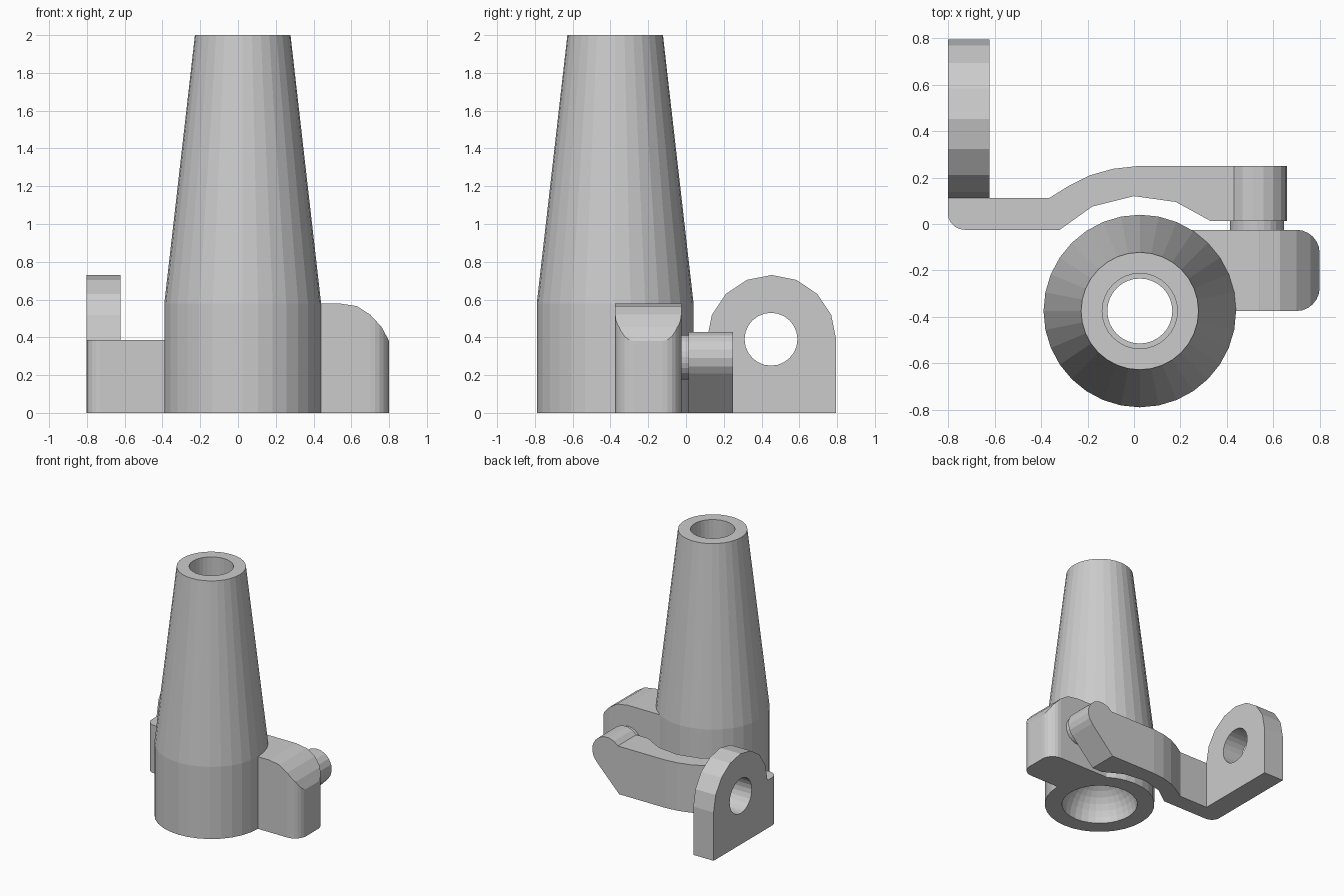
import bpy, bmesh
from math import cos, sin, radians, pi

if "Cube" in bpy.data.objects:
    bpy.data.objects.remove(bpy.data.objects["Cube"])


def arc(cx, cy, r, a0, a1, n):
    """Points along an arc, angles in degrees."""
    return [(cx + r * cos(radians(a0 + (a1 - a0) * i / n)),
             cy + r * sin(radians(a0 + (a1 - a0) * i / n))) for i in range(n + 1)]


def finish(name, bm):
    bmesh.ops.recalc_face_normals(bm, faces=bm.faces)
    me = bpy.data.meshes.new(name)
    bm.to_mesh(me)
    bm.free()
    ob = bpy.data.objects.new(name, me)
    bpy.context.collection.objects.link(ob)
    return ob


def prism(name, pts, axis, lo, hi):
    """Extrude a 2D outline along an axis from lo to hi."""
    place = {'x': lambda p, t: (t, p[0], p[1]),
             'y': lambda p, t: (p[0], t, p[1]),
             'z': lambda p, t: (p[0], p[1], t)}[axis]
    bm = bmesh.new()
    a = [bm.verts.new(place(p, lo)) for p in pts]
    b = [bm.verts.new(place(p, hi)) for p in pts]
    bm.faces.new(a)
    bm.faces.new(b)
    for i in range(len(pts)):
        j = (i + 1) % len(pts)
        bm.faces.new((a[i], a[j], b[j], b[i]))
    return finish(name, bm)


def lathe(name, profile, cx, cy, n):
    """Revolve a closed (radius, z) loop around a vertical axis."""
    bm = bmesh.new()
    rings = [[bm.verts.new((cx + r * cos(2 * pi * i / n), cy + r * sin(2 * pi * i / n), z))
              for i in range(n)] for r, z in profile]
    for k in range(len(rings)):
        p, q = rings[k], rings[(k + 1) % len(rings)]
        for i in range(n):
            j = (i + 1) % n
            bm.faces.new((p[i], p[j], q[j], q[i]))
    return finish(name, bm)


def boolean(ob, cutter, op):
    """Apply a boolean and remove the cutter."""
    cutter.hide_render = True
    m = ob.modifiers.new("cut", 'BOOLEAN')
    m.operation, m.object, m.solver = op, cutter, 'EXACT'
    bpy.context.view_layer.objects.active = ob
    bpy.ops.object.modifier_apply(modifier=m.name)
    bpy.data.objects.remove(cutter)


# tapered tube with a stepped bore and a domed socket underneath
socket = arc(0, 0, 0.285, 60.5, 0, 6)
lathe("tapered_tube",
      [(0.415, 0), (0.415, 0.58), (0.253, 2), (0.162, 2), (0.162, 0.4), (0.14, 0.4)] + socket,
      0.025, -0.375, 32)

# side lug: rounded in plan, rounded over the top outer corner
lug = prism("side_lug",
            [(0.36, -0.375)] + arc(0.70, -0.275, 0.10, -90, 0, 6)
            + arc(0.70, -0.125, 0.10, 0, 90, 6) + [(0.25, -0.025)], 'z', 0, 0.58)
crown = prism("lug_crown_cutter",
              [(0.1, -0.2), (0.81, -0.2), (0.81, 0.36), (0.80, 0.38), (0.76, 0.455), (0.70, 0.52),
               (0.63, 0.565), (0.54, 0.579), (0.50, 0.60), (0.1, 0.60)], 'y', -0.6, 0.2)
boolean(lug, crown, 'INTERSECT')

# pivot pin between the lug and the arm
prism("pivot_pin", arc(0.53, 0.295, 0.117, 0, 345, 23), 'y', -0.06, 0.03)

# arm end with a rounded boss and sloped underside
prism("arm_end_boss", [(0.42, 0)] + arc(0.53, 0.30, 0.13, -45, 139, 9) + [(0.42, 0.385)],
      'y', 0.013, 0.249)

# cranked arm bending around the tube
prism("cranked_arm",
      [(0.42, 0.013), (0.33, 0.013), (0.18, 0.095), (0, 0.12), (-0.18, 0.075), (-0.32, -0.025)]
      + arc(-0.73, 0.047, 0.072, 270, 180, 5)
      + [(-0.802, 0.112), (-0.365, 0.112), (-0.28, 0.165), (-0.19, 0.21), (-0.09, 0.238),
         (0.01, 0.249), (0.42, 0.249)], 'z', 0, 0.385)

# upright tab with a round hole
tab = prism("eye_tab", [(0.112, 0), (0.795, 0)] + arc(0.453, 0.388, 0.342, 0, 180, 8),
            'x', -0.802, -0.622)
hole = prism("tab_hole_cutter", arc(0.45, 0.39, 0.14, 0, 345, 23), 'x', -1, -0.4)
boolean(tab, hole, 'DIFFERENCE')
